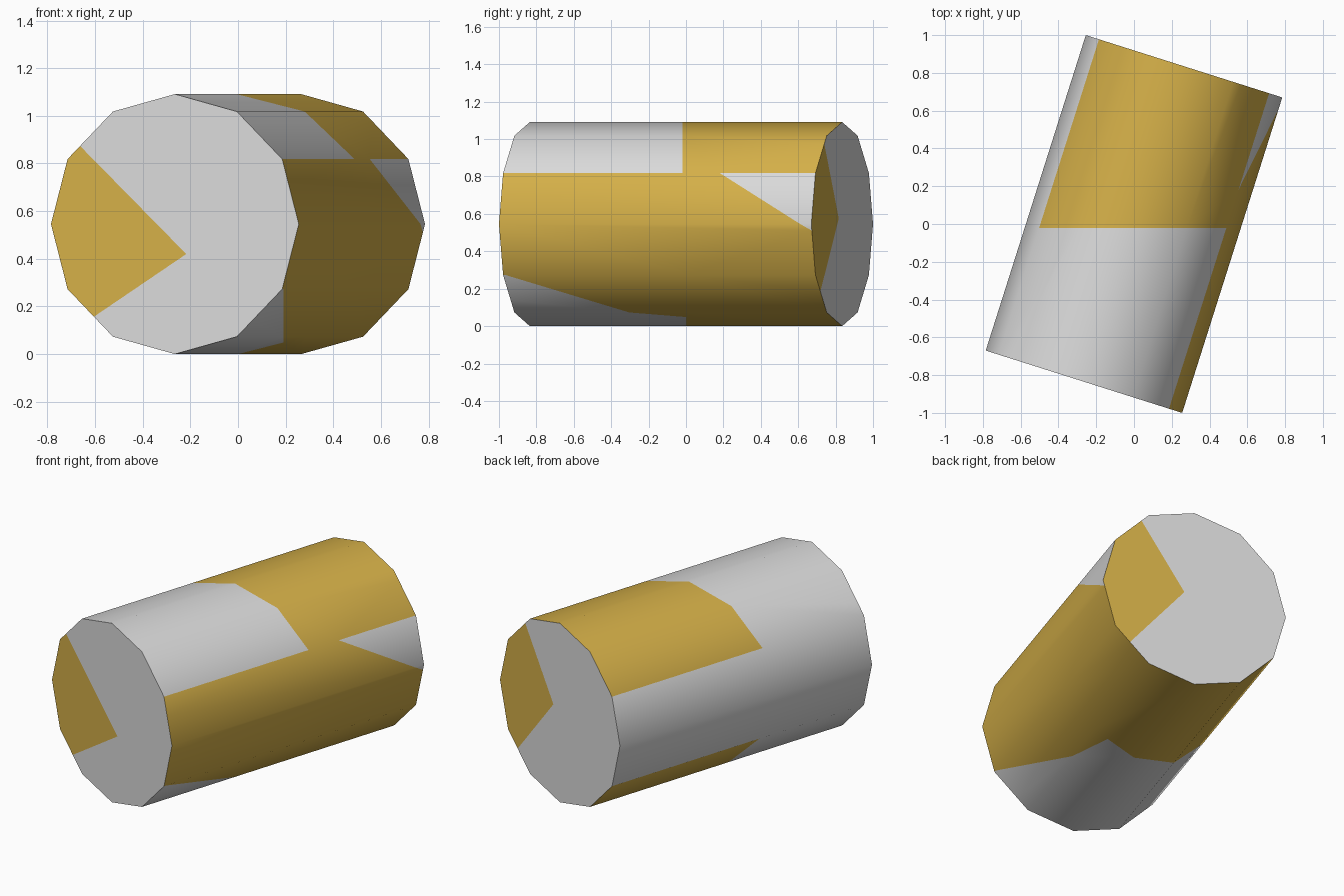
import bpy, bmesh, math
from mathutils import Matrix, Vector

cube = bpy.data.objects.get("Cube")
if cube:
    bpy.data.objects.remove(cube, do_unlink=True)

RADIUS, LENGTH, YAW = 0.5456, 1.752, math.radians(17.6)
UP = Vector((0, 0, 1))
AXIS = Vector((math.sin(YAW), math.cos(YAW), 0))
SIDE = Vector((math.cos(YAW), -math.sin(YAW), 0))


def make_material(name, color):
    mat = bpy.data.materials.new(name)
    mat.use_nodes = True
    mat.diffuse_color = color
    mat.node_tree.nodes["Principled BSDF"].inputs["Base Color"].default_value = color
    return mat


def spot(u, t, z):
    """Point given across the drum, along its axis and above the ground."""
    return SIDE * u + AXIS * t + UP * z


# Twelve-sided drum lying on its side
bm = bmesh.new()
turn = Matrix.Rotation(-YAW, 4, "Z") @ Matrix.Rotation(-math.pi / 2, 4, "X")
bmesh.ops.create_cone(bm, cap_ends=True, segments=12, radius1=RADIUS, radius2=RADIUS,
                      depth=LENGTH, matrix=Matrix.Translation((0, 0, RADIUS)) @ turn)
bm.normal_update()


# Regions of the surface
def end(f):
    return f.normal.dot(AXIS)


def is_top(f):
    return f.normal.z > 0.6 and abs(end(f)) < 0.5


def is_bottom(f):
    return f.normal.z < -0.6 and abs(end(f)) < 0.5


def is_flank(f):
    return abs(f.normal.z) < 0.6 and f.normal.dot(SIDE) > 0.5 and abs(end(f)) < 0.5


def cut(region, point, normal):
    faces = [f for f in bm.faces if region(f)]
    edges = {e for f in faces for e in f.edges}
    verts = {v for f in faces for v in f.verts}
    bmesh.ops.bisect_plane(bm, geom=faces + list(edges) + list(verts), dist=1e-5,
                           plane_co=point, plane_no=normal)
    bm.normal_update()


# Colour borders on the barrel
TOP_Y, BOTTOM_Y, BOTTOM_X = -0.02, 0.0, 0.19
flank_point = spot(0, 0.34, 0.818)
flank_normal = AXIS * 0.308 + UP * 0.536
cut(is_top, Vector((0, TOP_Y, 0)), Vector((0, 1, 0)))
cut(is_bottom, Vector((0, BOTTOM_Y, 0)), Vector((0, 1, 0)))
cut(lambda f: is_bottom(f) and f.calc_center_median().y < BOTTOM_Y,
    Vector((BOTTOM_X, 0, 0)), Vector((1, 0, 0)))
cut(is_flank, flank_point, flank_normal)

# Wedges on the caps: facing, apex across, apex height, rise, fall
WEDGES = {-1: (0.05, 0.42, 0.97, 0.647), 1: (0.06, 0.575, 1.56, 1.2)}
for facing, (u, z, rise, fall) in WEDGES.items():
    for slope in (rise, -fall):
        line = SIDE * facing + UP * slope
        cut(lambda f: end(f) * facing > 0.9, spot(u, 0, z), line.cross(AXIS))


def is_gold(f):
    c = f.calc_center_median()
    if abs(end(f)) > 0.9:
        facing = 1 if end(f) > 0 else -1
        u, z, rise, fall = WEDGES[facing]
        d = facing * (c.dot(SIDE) - u)
        return d > 0 and -fall * d < c.z - z < rise * d
    if is_top(f):
        return c.y > TOP_Y
    if is_bottom(f):
        return c.y > BOTTOM_Y or c.x > BOTTOM_X
    return is_flank(f) and (c - flank_point).dot(flank_normal) < 0


for f in bm.faces:
    f.material_index = int(is_gold(f))

mesh = bpy.data.meshes.new("drum")
bm.to_mesh(mesh)
bm.free()
mesh.materials.append(make_material("light grey", (0.7, 0.7, 0.7, 1)))
mesh.materials.append(make_material("gold", (0.66, 0.43, 0.065, 1)))

drum = bpy.data.objects.new("drum", mesh)
bpy.context.collection.objects.link(drum)
bpy.ops.object.select_all(action="DESELECT")
drum.select_set(True)
bpy.context.view_layer.objects.active = drum
bpy.ops.object.shade_smooth_by_angle(angle=math.radians(40))
